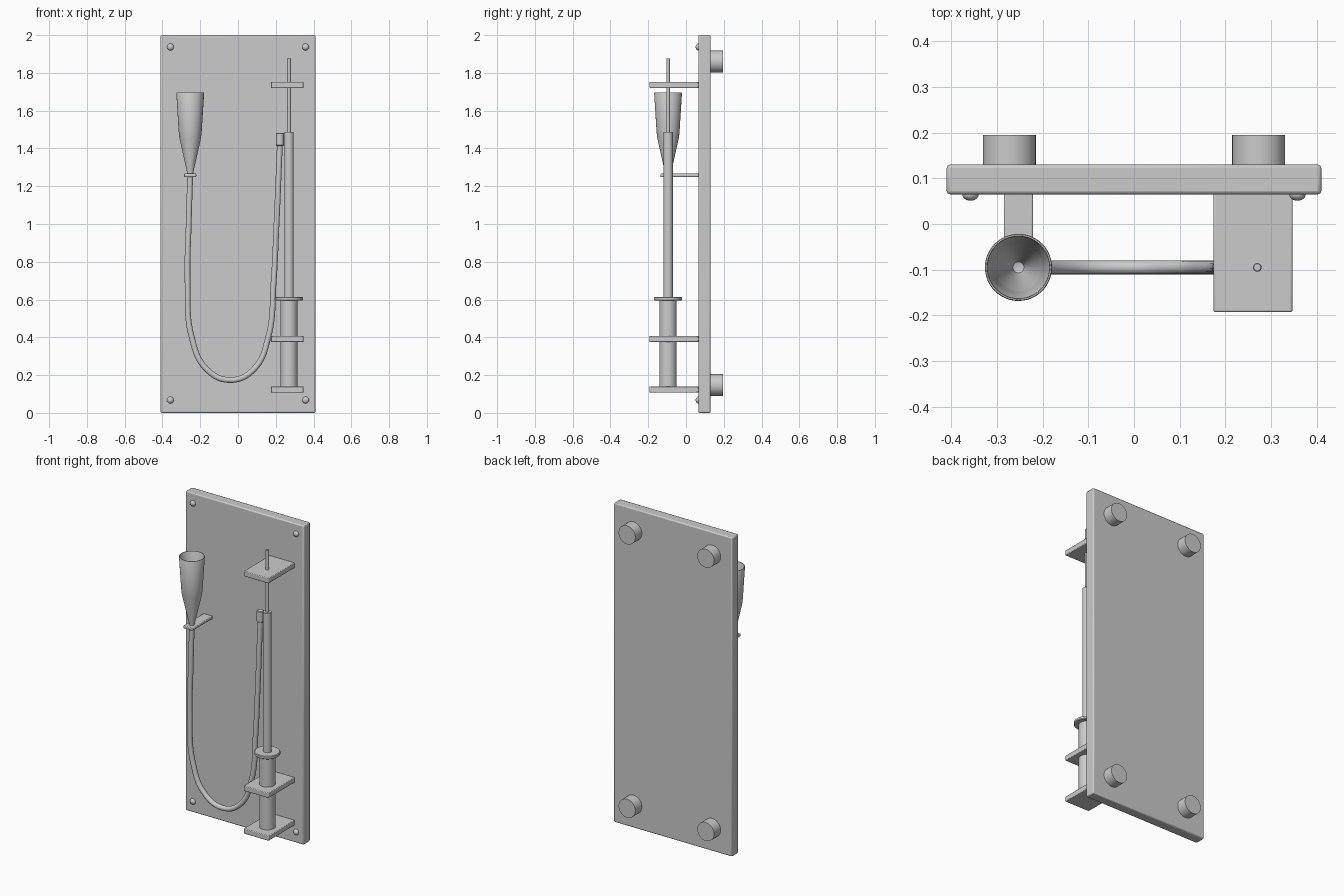
import bpy, math

if "Cube" in bpy.data.objects:
    bpy.data.objects.remove(bpy.data.objects["Cube"])

AXIS_Y = -0.095   # depth of the hose, funnel and plunger centres
PLUNGER_X = 0.27
FUNNEL_X = -0.253


def smooth(ob, angle=35):
    bpy.ops.object.select_all(action='DESELECT')
    ob.select_set(True)
    bpy.context.view_layer.objects.active = ob
    bpy.ops.object.shade_smooth_by_angle(angle=math.radians(angle))
    return ob


def box(name, x0, x1, y0, y1, z0, z1, bevel=0.004):
    bpy.ops.mesh.primitive_cube_add(size=1, location=((x0 + x1) / 2, (y0 + y1) / 2, (z0 + z1) / 2))
    ob = bpy.context.object
    ob.name = name
    ob.scale = (x1 - x0, y1 - y0, z1 - z0)
    bpy.ops.object.transform_apply(location=False, rotation=False, scale=True)
    mod = ob.modifiers.new("edge", 'BEVEL')
    mod.width = bevel
    mod.segments = 2
    return smooth(ob)


def lathe(name, profile, loc, rot=(0, 0, 0), n=48):
    """Revolve (radius, height) points about local z; radius 0 closes an end."""
    verts, faces, rings = [], [], []
    for r, z in profile:
        count = n if r > 0 else 1
        rings.append([len(verts) + i for i in range(count)])
        verts += [(r * math.cos(2 * math.pi * i / n), r * math.sin(2 * math.pi * i / n), z)
                  for i in range(count)]
    for a, b in zip(rings, rings[1:]):
        for i in range(n):
            j = (i + 1) % n
            quad = [a[i % len(a)], a[j % len(a)], b[j % len(b)], b[i % len(b)]]
            faces.append(list(dict.fromkeys(quad)))
    me = bpy.data.meshes.new(name)
    me.from_pydata(verts, [], faces)
    ob = bpy.data.objects.new(name, me)
    bpy.context.collection.objects.link(ob)
    ob.location, ob.rotation_euler = loc, rot
    return smooth(ob)


def cyl(name, r, x, y, z0, z1, bevel=0.002):
    b = bevel
    return lathe(name, [(0, z0), (r - b, z0), (r, z0 + b), (r, z1 - b), (r - b, z1), (0, z1)], (x, y, 0))


# Backboard
box("backboard", -0.41, 0.41, 0.065, 0.13, 0, 2, 0.007)

# Rear standoffs and front screw heads
for side, s in (("left", -1), ("right", 1)):
    for level, z_stand, z_screw in (("lower", 0.147, 0.068), ("upper", 1.86, 1.937)):
        lathe(f"standoff_{level}_{side}", [(0, 0), (0.058, 0), (0.058, 0.067), (0, 0.067)],
              (0.273 * s, 0.128, z_stand), (-math.pi / 2, 0, 0))
        dome = [(0, -0.002), (0.018, -0.002)]
        dome += [(0.018 * math.cos(t * math.pi / 12), 0.014 * math.sin(t * math.pi / 12)) for t in range(6)]
        lathe(f"screw_{level}_{side}", dome + [(0, 0.014)],
              (0.358 * s, 0.065, z_screw), (math.pi / 2, 0, 0), 24)

# Shelf brackets holding the plunger assembly
for name, z in (("bottom_bracket", 0.107), ("middle_bracket", 0.375), ("top_bracket", 1.72)):
    box(name, 0.174, 0.347, -0.193, 0.067, z, z + 0.033)

# Vertical cylinder, collar, tube and rod
cyl("base_cylinder", 0.046, PLUNGER_X, AXIS_Y, 0.138, 0.6)
cyl("collar", 0.074, PLUNGER_X, AXIS_Y, 0.594, 0.614, 0.004)
cyl("upright_tube", 0.025, PLUNGER_X, AXIS_Y, 0.6, 1.488)
cyl("rod", 0.0095, PLUNGER_X, AXIS_Y, 1.4, 1.877)

# Hose connector beside the tube
cyl("hose_connector", 0.021, 0.222, AXIS_Y, 1.413, 1.483, 0.004)

# Funnel holder and hollow funnel
box("funnel_bracket", -0.285, -0.221, -0.135, 0.067, 1.249, 1.267)
lathe("funnel", [(0, 1.262), (0.016, 1.262), (0.018, 1.28), (0.057, 1.455), (0.061, 1.49), (0.0735, 1.692),
                 (0.072, 1.695), (0.069, 1.695), (0.0675, 1.692), (0.055, 1.49), (0.050, 1.455),
                 (0.012, 1.29), (0, 1.285)], (FUNNEL_X, AXIS_Y, 0))

# Hanging hose
path = [(FUNNEL_X, 1.26), (-0.261, 1.0), (-0.267, 0.7), (-0.245, 0.4), (-0.165, 0.23), (-0.04, 0.174),
        (0.083, 0.23), (0.16, 0.4), (0.189, 0.7), (0.204, 1.0), (0.222, 1.43)]
curve = bpy.data.curves.new("hose", 'CURVE')
curve.dimensions = '3D'
curve.bevel_depth = 0.0155
curve.bevel_resolution = 5
curve.use_fill_caps = True
spline = curve.splines.new('BEZIER')
spline.resolution_u = 10
spline.bezier_points.add(len(path) - 1)
for p, (x, z) in zip(spline.bezier_points, path):
    p.co = (x, AXIS_Y, z)
    p.handle_left_type = p.handle_right_type = 'AUTO'
hose = bpy.data.objects.new("hose", curve)
bpy.context.collection.objects.link(hose)
bpy.ops.object.select_all(action='DESELECT')
hose.select_set(True)
bpy.context.view_layer.objects.active = hose
bpy.ops.object.convert(target='MESH')
smooth(bpy.context.object)
